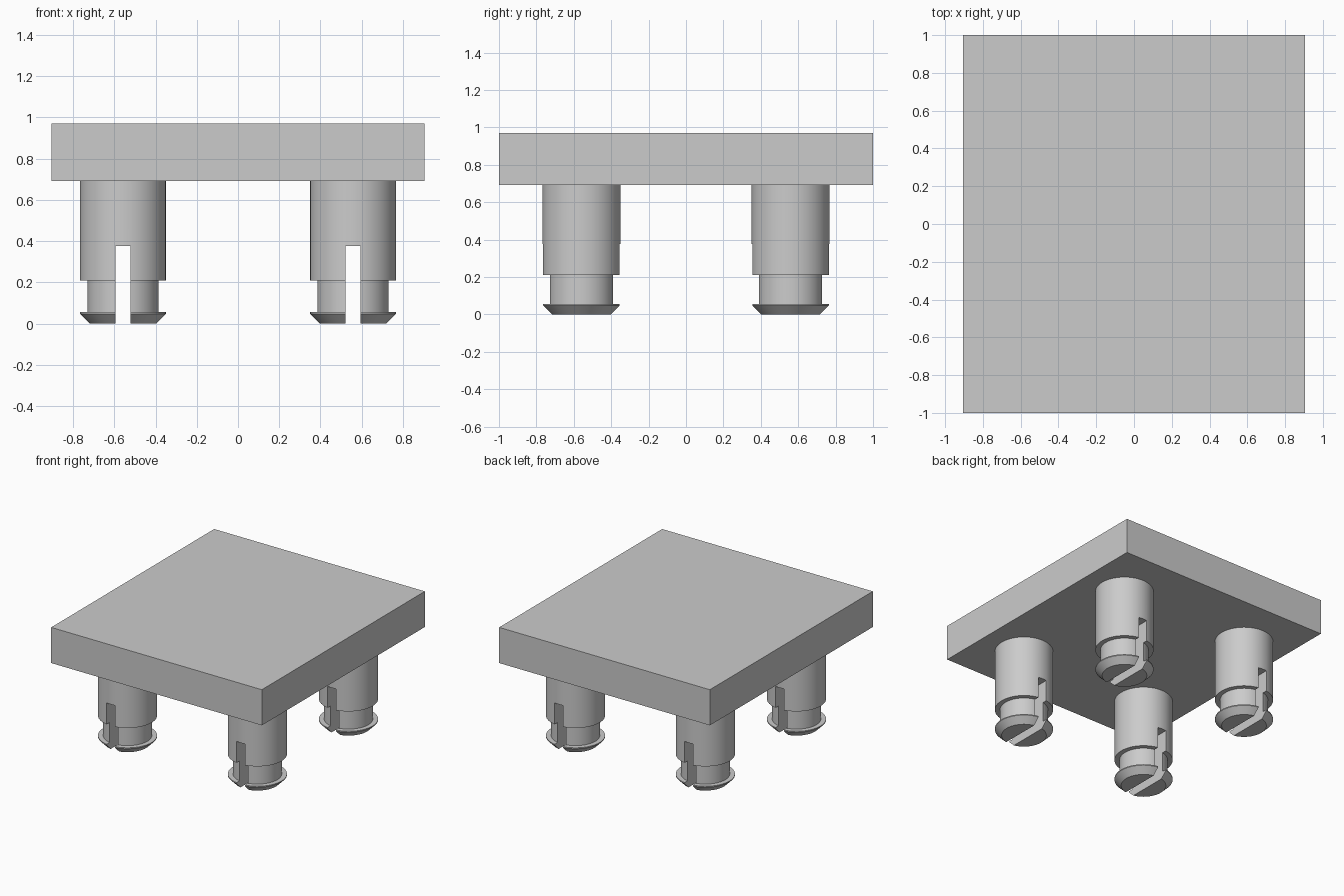
import bpy
import bmesh
from math import pi, radians
from mathutils import Matrix

cube = bpy.data.objects.get("Cube")
if cube:
    bpy.data.objects.remove(cube, do_unlink=True)

# Single plastic colour
grey = bpy.data.materials.new("light_grey")
grey.use_nodes = True
colour = (0.6, 0.6, 0.6, 1)
grey.diffuse_color = colour
grey.node_tree.nodes["Principled BSDF"].inputs["Base Color"].default_value = colour


def add_object(name, bm):
    bmesh.ops.recalc_face_normals(bm, faces=bm.faces)
    mesh = bpy.data.meshes.new(name)
    bm.to_mesh(mesh)
    bm.free()
    mesh.materials.append(grey)
    obj = bpy.data.objects.new(name, mesh)
    bpy.context.collection.objects.link(obj)
    return obj


def box(name, size, centre):
    bm = bmesh.new()
    bmesh.ops.create_cube(bm, size=1, matrix=Matrix.Translation(centre) @ Matrix.Diagonal((*size, 1)))
    return add_object(name, bm)


def lathe(name, profile, steps=64):
    bm = bmesh.new()
    verts = [bm.verts.new((r, 0, z)) for r, z in profile]
    edges = [bm.edges.new(pair) for pair in zip(verts, verts[1:])]
    bmesh.ops.spin(bm, geom=verts + edges, cent=(0, 0, 0), axis=(0, 0, 1),
                   angle=2 * pi, steps=steps, use_merge=True)
    bmesh.ops.remove_doubles(bm, verts=bm.verts, dist=0.0001)
    return add_object(name, bm)


# Top plate
box("plate", (1.81, 2, 0.277), (0, 0, 0.8315))

# Stepped peg with a bevelled snap lip
peg = lathe("peg", [(0, 0), (0.16, 0), (0.208, 0.048), (0.208, 0.056), (0.172, 0.056),
                    (0.172, 0.21), (0.208, 0.21), (0.208, 0.693), (0, 0.693)])

# Slot that splits the peg from front to back
cutter = box("slot_cutter", (0.072, 1, 0.576), (0, 0, 0.088))
cutter.hide_render = True
cut = peg.modifiers.new("slot", "BOOLEAN")
cut.operation = "DIFFERENCE"
cut.solver = "EXACT"
cut.object = cutter

bpy.ops.object.select_all(action="DESELECT")
peg.select_set(True)
bpy.context.view_layer.objects.active = peg
bpy.ops.object.modifier_apply(modifier="slot")
bpy.ops.object.shade_smooth_by_angle(angle=radians(30))
bpy.data.objects.remove(cutter, do_unlink=True)

# One peg near each corner
for x, side in ((-1, "right"), (1, "left")):
    for y, end in ((-1, "front"), (1, "back")):
        copy = peg.copy()
        copy.name = f"{end}_{side}_peg"
        copy.location = (x * 0.558, y * 0.559, 0)
        bpy.context.collection.objects.link(copy)
bpy.data.objects.remove(peg, do_unlink=True)
